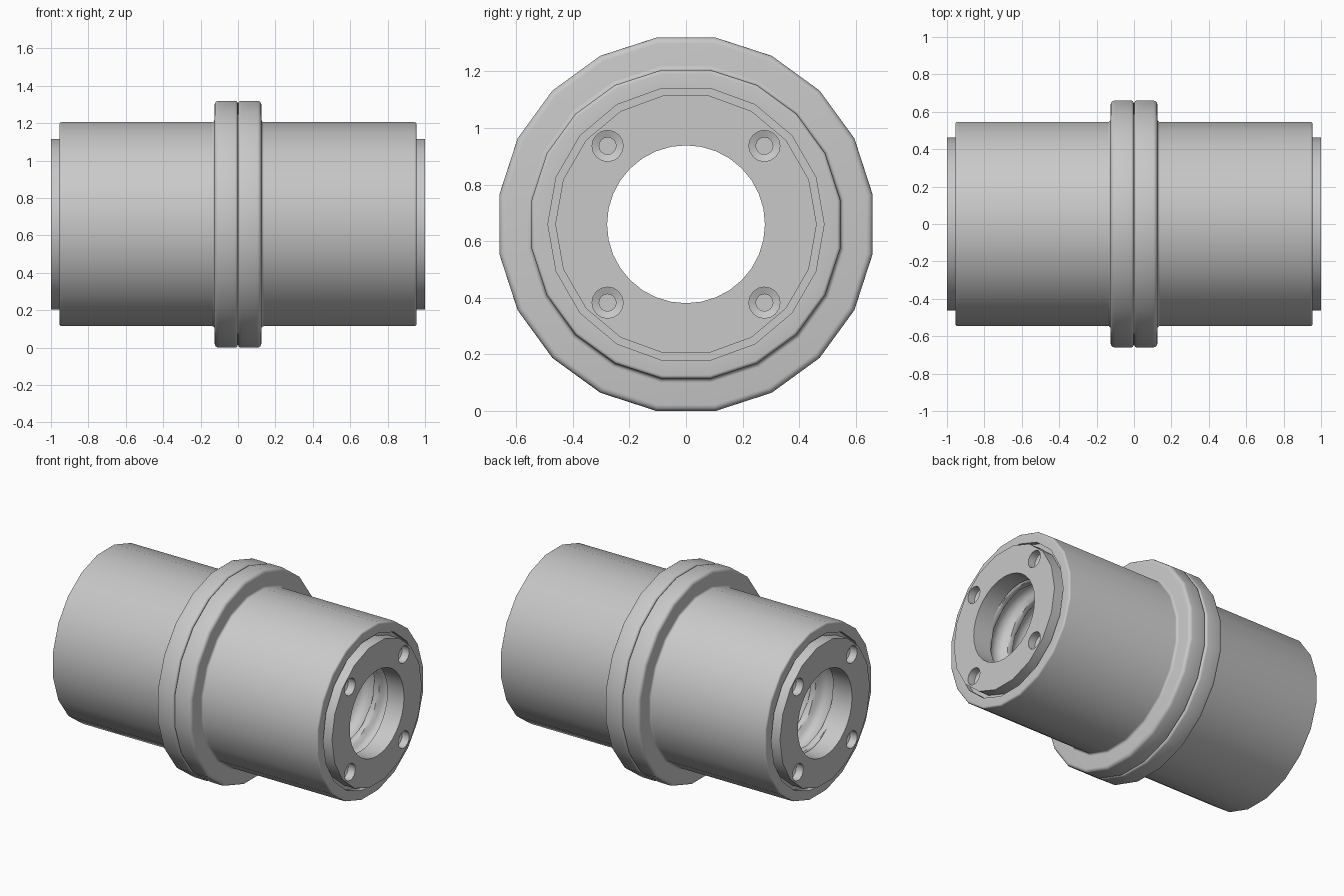
import bpy, bmesh
from math import sin, cos, pi, tau, sqrt, radians

if "Cube" in bpy.data.objects:
    bpy.data.objects.remove(bpy.data.objects["Cube"])

AXIS_Z = 0.66
steel = bpy.data.materials.new("steel_grey")
steel.use_nodes = True
GREY = (0.58, 0.58, 0.58, 1)
steel.diffuse_color = GREY
steel.node_tree.nodes["Principled BSDF"].inputs["Base Color"].default_value = GREY


def finish(bm, name):
    mesh = bpy.data.meshes.new(name)
    bm.to_mesh(mesh)
    bm.free()
    mesh.materials.append(steel)
    ob = bpy.data.objects.new(name, mesh)
    bpy.context.collection.objects.link(ob)
    return ob


def lathe(name, profile, sides, side=1, phase=0.0, solid=False, centre=(0, 0)):
    """Turn (x, radius) points about the x axis; solid closes both ends."""
    bm = bmesh.new()
    rings = []
    for x, r in profile:
        angles = [phase + tau * j / sides for j in range(sides)]
        rings.append([bm.verts.new((side * x, centre[0] + r * cos(a),
                                    AXIS_Z + centre[1] + r * sin(a))) for a in angles])
    pairs = list(zip(rings, rings[1:]))
    if solid:
        bm.faces.new(rings[0])
        bm.faces.new(rings[-1])
    else:
        pairs.append((rings[-1], rings[0]))
    for a, b in pairs:
        for j in range(sides):
            k = (j + 1) % sides
            bm.faces.new((a[j], a[k], b[k], b[j]))
    bmesh.ops.recalc_face_normals(bm, faces=bm.faces)
    return finish(bm, name)


def arc(x, r, rad, start, end, steps=4):
    """Rounded corner for a profile, angles in degrees."""
    angles = [radians(start + (end - start) * i / steps) for i in range(steps + 1)]
    return [(x + rad * cos(a), r + rad * sin(a)) for a in angles]


def select_only(ob):
    bpy.ops.object.select_all(action='DESELECT')
    ob.select_set(True)
    bpy.context.view_layer.objects.active = ob


def cut(ob, cutter):
    cutter.hide_render = True
    mod = ob.modifiers.new("cut", 'BOOLEAN')
    mod.operation = 'DIFFERENCE'
    mod.solver = 'EXACT'
    mod.object = cutter
    select_only(ob)
    bpy.ops.object.modifier_apply(modifier=mod.name)
    bpy.data.objects.remove(cutter)


def smooth(ob):
    select_only(ob)
    bpy.ops.object.shade_smooth_by_angle(angle=radians(35))


# Flanged half shell: rounded flange, fillet, barrel with a softened end
shell_profile = ([(0.001, 0.34)]
                 + arc(0.016, 0.653, 0.015, 180, 90)
                 + arc(0.103, 0.646, 0.022, 90, 0)
                 + arc(0.14, 0.567, 0.015, 180, 270)
                 + arc(0.943, 0.54, 0.012, 90, 0)
                 + [(0.955, 0.34)])

# Stepped screw hole with a conical bottom
hole_profile = [(1.05, 0.055), (0.95, 0.055), (0.94, 0.03), (0.91, 0.03), (0.9, 0.004)]

for side, label in ((1, "left"), (-1, "right")):
    shell = lathe(label + "_flanged_shell", shell_profile, 20, side, radians(9))
    seat = lathe("seat_cutter", [(0.925, 0.488), (1.1, 0.488)], 18, side, solid=True)
    cut(shell, seat)
    smooth(shell)

    # End cap with its bore and four screw holes
    cap = lathe(label + "_end_cap", [(0.88, 0.462), (1.0, 0.462)], 18, side, solid=True)
    cut(cap, lathe("bore_cutter", [(0.8, 0.279), (1.1, 0.279)], 32, side, solid=True))
    for y in (-0.277, 0.277):
        for z in (-0.277, 0.277):
            cut(cap, lathe("hole_cutter", hole_profile, 16, side, solid=True, centre=(y, z)))
    smooth(cap)

# Threaded bore: helical ball groove running through both halves
bm = bmesh.new()
SIDES, STEPS, HALF, PITCH = 32, 132, 0.885, 0.16
grid = []
for i in range(STEPS + 1):
    x = HALF * (2 * i / STEPS - 1)
    ring = []
    for j in range(SIDES):
        t = (x / PITCH - j / SIDES) % 1
        r = 0.281 + 0.045 * sqrt(max(0, 1 - ((t - 0.5) / 0.36) ** 2))
        a = tau * j / SIDES
        ring.append(bm.verts.new((x, r * cos(a), AXIS_Z + r * sin(a))))
    grid.append(ring)
for a, b in zip(grid, grid[1:]):
    for j in range(SIDES):
        k = (j + 1) % SIDES
        bm.faces.new((a[j], b[j], b[k], a[k]))
smooth(finish(bm, "threaded_bore"))
